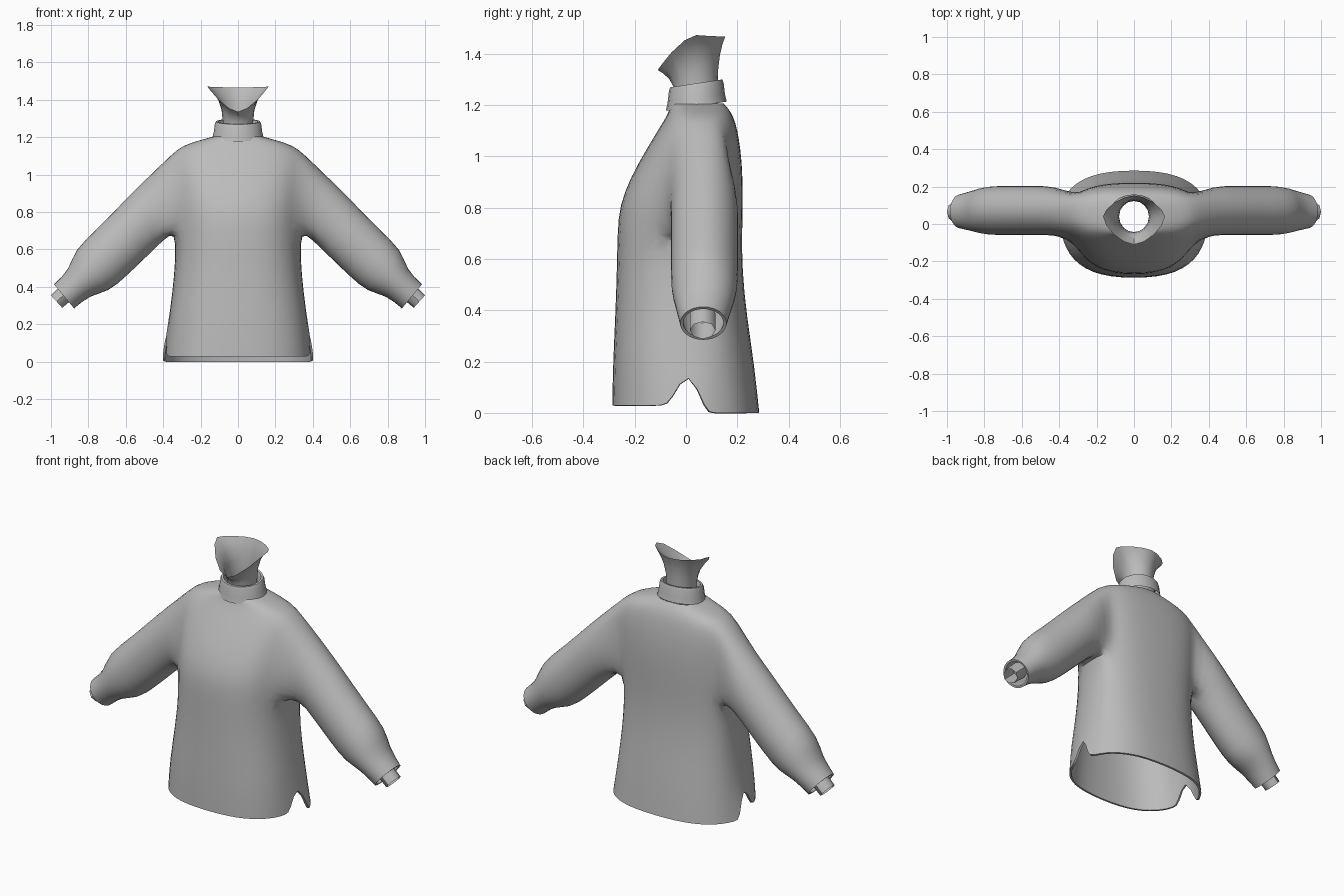
import bpy, bmesh
from math import sin, cos, pi, radians
from mathutils import Vector

if "Cube" in bpy.data.objects:
    bpy.data.objects.remove(bpy.data.objects["Cube"])

grey = bpy.data.materials.new("soft_grey")
grey.use_nodes = True
grey.diffuse_color = (0.5, 0.5, 0.5, 1)
grey.node_tree.nodes["Principled BSDF"].inputs["Base Color"].default_value = (0.5, 0.5, 0.5, 1)


def spow(v, p):
    return (1 if v >= 0 else -1) * abs(v) ** p


def finish(name, bm, mirror=False, subdiv=0, thick=0):
    mesh = bpy.data.meshes.new(name)
    bm.to_mesh(mesh)
    bm.free()
    mesh.materials.append(grey)
    ob = bpy.data.objects.new(name, mesh)
    bpy.context.collection.objects.link(ob)
    bpy.ops.object.select_all(action='DESELECT')
    ob.select_set(True)
    bpy.context.view_layer.objects.active = ob
    if mirror:
        ob.modifiers.new("mirror", 'MIRROR')
    if subdiv:
        m = ob.modifiers.new("smooth", 'SUBSURF')
        m.levels = m.render_levels = subdiv
    if thick:
        m = ob.modifiers.new("cloth", 'SOLIDIFY')
        m.thickness = thick
        m.offset = -1
    for m in list(ob.modifiers):
        bpy.ops.object.modifier_apply(modifier=m.name)
    bpy.ops.object.shade_smooth_by_angle(angle=radians(45))
    return ob


def bridge(bm, a, b, flip=False):
    """Closed band of quads between two rings of equal length."""
    n = len(a)
    for k in range(n):
        j = (k + 1) % n
        quad = (a[k], a[j], b[j], b[k])
        bm.faces.new(quad[::-1] if flip else quad)


def arm_ring(bm, up, low, y0, y1, n):
    """Elliptical ring across the arm, starting at its upper side and going backwards."""
    up = Vector((up[0], (y0 + y1) / 2, up[1]))
    low = Vector((low[0], (y0 + y1) / 2, low[1]))
    mid, a, b = (up + low) / 2, (up - low) / 2, Vector((0, (y1 - y0) / 2, 0))
    return [bm.verts.new(mid + a * cos(2 * pi * k / n) + b * sin(2 * pi * k / n))
            for k in range(n)]


# Sweater body: half rings from centre front to centre back
# (height, half width, front y, back y, side y)
BODY = [(0.00, .405, -.29, .288, .01), (0.19, .378, -.287, .268, .01),
        (0.38, .352, -.278, .238, .03), (0.56, .336, -.272, .22, .05),
        (0.70, .338, -.27, .22, .06), (0.81, .345, -.262, .222, .07),
        (0.92, .35, -.217, .222, .07), (1.02, .36, -.16, .215, .07),
        (1.11, .355, -.105, .2, .07), (1.155, .3, -.077, .185, .06),
        (1.183, .21, -.065, .168, .05), (1.205, .128, -.06, .148, .045)]
COLS, SIDE = 12, 6
bm = bmesh.new()
rows = []
for z, hw, yf, yb, cy in BODY:
    row = []
    for c in range(COLS + 1):
        t = pi * (c / COLS - 0.5)
        s = spow(sin(t), 0.8)
        y = cy + s * (yb - cy if s > 0 else cy - yf)
        row.append(bm.verts.new((hw * spow(cos(t), 0.8), y, z)))
    rows.append(row)

# Hem with an open slit on the side
hem = rows[0]
for v in hem[:SIDE]:
    v.co.z = 0.028
    v.co.x *= 0.96
hem[SIDE].co = (.385, -.06, .042)
back_corner = bm.verts.new((.41, .078, .004))
back_hem = hem[:SIDE] + [back_corner] + hem[SIDE + 1:]

# Armhole spans these rows and columns
R0, R1, C0, C1 = 4, 8, 4, 8
for r in range(len(rows) - 1):
    for c in range(COLS):
        if R0 <= r < R1 and C0 <= c < C1:
            continue
        lo = back_hem if r == 0 and c >= SIDE else rows[r]
        hi = rows[r + 1]
        bm.faces.new((lo[c], lo[c + 1], hi[c + 1], hi[c]))
crease = bm.edges.layers.float.new("crease_edge")
for v in (hem[SIDE], back_corner):
    bm.edges.get((v, rows[1][SIDE]))[crease] = 1

# Sleeve grows from the armhole edge
order = ([(R1, c) for c in range(SIDE, C1)] + [(r, C1) for r in range(R1, R0, -1)]
         + [(R0, c) for c in range(C1, C0, -1)] + [(r, C0) for r in range(R0, R1)]
         + [(R1, c) for c in range(C0, SIDE)])
ring = [rows[r][c] for r, c in order]
SLEEVE = [((.455, 1.015), (.395, .65), -.06, .205), ((.575, .9), (.48, .565), -.062, .207),
          ((.75, .715), (.60, .45), -.062, .207), ((.88, .6), (.69, .37), -.062, .205),
          ((.9, .495), (.79, .355), -.045, .185), ((.985, .415), (.875, .283), -.025, .16)]
for up, low, y0, y1 in SLEEVE:
    nxt = arm_ring(bm, up, low, y0, y1, len(ring))
    bridge(bm, ring, nxt, flip=True)
    ring = nxt
finish("sweater", bm, mirror=True, subdiv=1, thick=0.012)

# Inner cuffs
bm = bmesh.new()
inner = arm_ring(bm, (.93, .425), (.865, .35), .015, .115, 8)
outer = arm_ring(bm, (1.0, .355), (.94, .288), .015, .115, 8)
bridge(bm, inner, outer, flip=True)
finish("wrist", bm, mirror=True)

# Folded collar band, slightly higher at the back
bm = bmesh.new()
prev = None
for z, r in [(1.195, .138), (1.225, .13), (1.27, .124), (1.284, .118),
             (1.284, .106), (1.27, .1), (1.2, .1)]:
    cur = []
    for k in range(20):
        t = 2 * pi * k / 20
        y = r * 0.86 * sin(t)
        cur.append(bm.verts.new((r * cos(t), 0.04 + y, z + 0.15 * y)))
    if prev:
        bridge(bm, prev, cur)
    prev = cur
finish("collar", bm)

# Neck opening flaring to a rim that dips at the front
bm = bmesh.new()
prev = None
for h in (0, 0.3, 0.55, 0.75, 0.9, 1):
    cur = []
    for k in range(16):
        t = 2 * pi * k / 16
        s, c, f = sin(t), cos(t), h ** 4
        rim = 1.472 - 0.136 * max(0, -s) ** 2 - 0.006 * max(0, s)
        p = 1 + 0.25 * f
        depth = 0.083 + f * (0.067 if s < 0 else 0.03)
        cur.append(bm.verts.new(((0.08 + 0.085 * f) * spow(c, p),
                                 0.04 + depth * spow(s, p),
                                 1.19 + (rim - 1.19) * h)))
    if prev:
        bridge(bm, prev, cur)
    prev = cur
finish("neck", bm)
